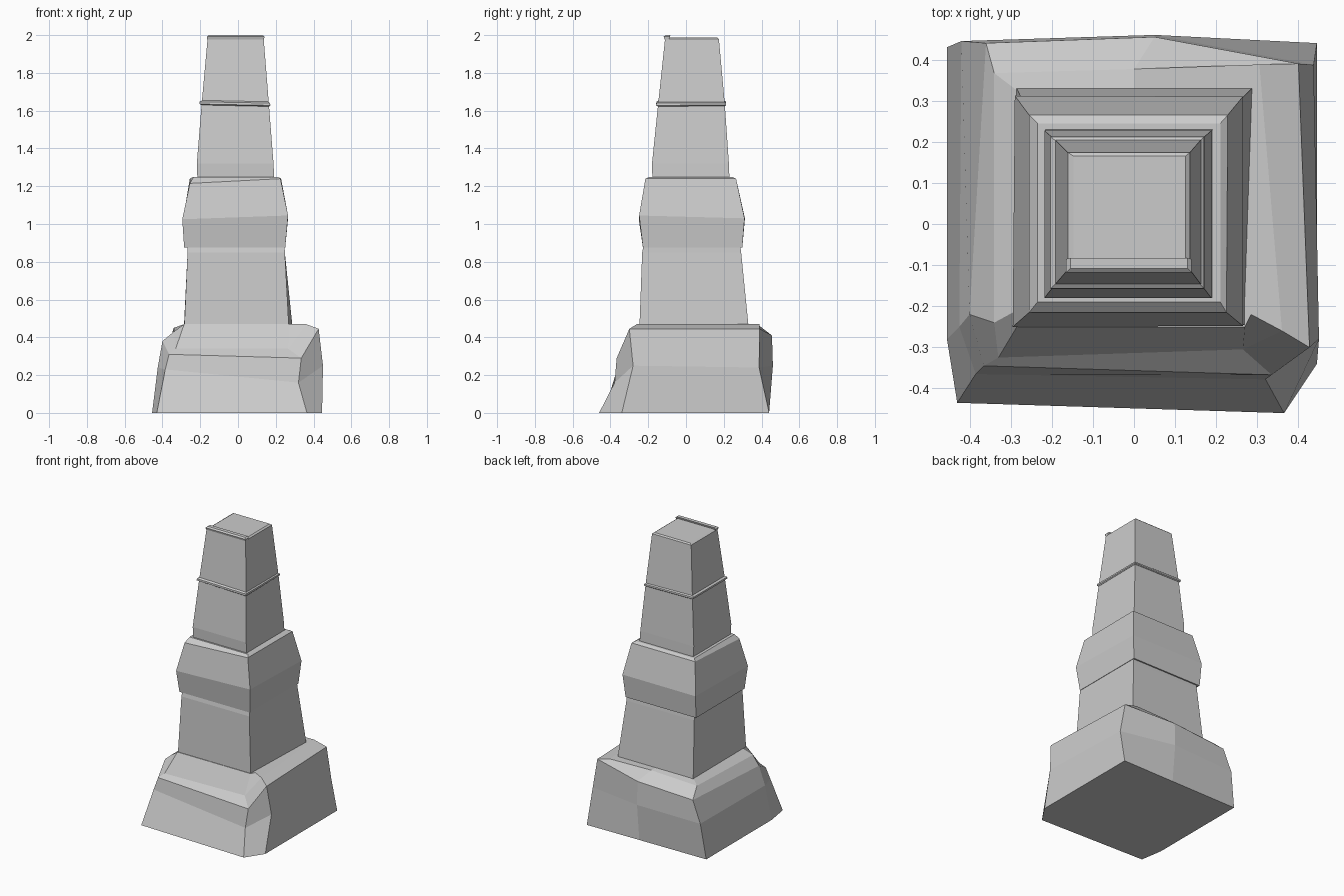
import bpy


def loft(name, rings):
    """Skin a stack of equal-length point rings and cap both ends."""
    n = len(rings[0])
    verts = [p for ring in rings for p in ring]
    faces = [tuple(reversed(range(n)))]
    for k in range(len(rings) - 1):
        for i in range(n):
            j = (i + 1) % n
            faces.append((k * n + i, k * n + j, (k + 1) * n + j, (k + 1) * n + i))
    faces.append(tuple(range((len(rings) - 1) * n, len(rings) * n)))
    mesh = bpy.data.meshes.new(name)
    mesh.from_pydata(verts, [], faces)
    mesh.update()
    obj = bpy.data.objects.new(name, mesh)
    bpy.context.collection.objects.link(obj)
    return obj


def rect(z, x0, x1, y0, y1):
    return [(x0, y0, z), (x1, y0, z), (x1, y1, z), (x0, y1, z)]


# Rough hewn plinth: front-left, front-right, right-front, back-right,
# back-middle, back-left, left-front
loft("plinth", [
    [(-.43, -.435, 0), (.365, -.46, 0), (.445, -.34, 0), (.445, .44, 0),
     (.05, .435, 0), (-.455, .43, 0), (-.455, -.28, 0)],
    [(-.385, -.365, .23), (.32, -.378, .16), (.45, -.28, .25), (.437, .387, .24),
     (.05, .46, .25), (-.42, .445, .24), (-.425, -.25, .24)],
    [(-.365, -.345, .31), (.335, -.367, .29), (.427, -.30, .445), (.40, .39, .445),
     (.05, .455, .41), (-.36, .44, .385), (-.40, -.22, .38)],
    [(-.33, -.325, .34), (.265, -.305, .34), (.36, -.26, .47), (.305, .388, .47),
     (.0, .377, .47), (-.34, .367, .45), (-.34, -.24, .43)],
    [(-.285, -.25, .47), (.27, -.25, .47), (.285, -.22, .47), (.29, .335, .47),
     (.0, .33, .47), (-.285, .325, .47), (-.285, -.21, .47)],
])

# Lower shaft, slightly skewed to the back right
loft("lower_shaft", [
    [(-.285, -.247, .44), (.27, -.247, .44), (.29, .333, .44), (-.287, .333, .44)],
    rect(.85, -.267, .248, -.232, .292),
    rect(.90, -.265, .246, -.222, .285),
])

# Bulging collar with a shallow shoulder on top
loft("collar", [
    rect(.875, -.285, .25, -.228, .298),
    [(-.295, -.25, 1.025), (.265, -.248, 1.045), (.265, .31, 1.03), (-.29, .312, 1.03)],
    [(-.255, -.215, 1.215), (.225, -.215, 1.24), (.228, .265, 1.24), (-.255, .265, 1.24)],
    rect(1.25, -.235, .21, -.19, .245),
])

# Tapering upper shaft
loft("upper_shaft", [
    rect(1.24, -.215, .192, -.178, .23),
    rect(1.32, -.218, .188, -.18, .227),
    rect(1.64, -.192, .163, -.147, .205),
    rect(1.98, -.161, .136, -.111, .174),
    rect(1.988, -.147, .125, -.10, .165),
])

# Thin moulding halfway up the upper shaft, tilted slightly
loft("shaft_band", [
    [(-.193, -.15, 1.63), (.165, -.15, 1.622), (.165, .207, 1.625), (-.193, .207, 1.63)],
    [(-.203, -.158, 1.635), (.171, -.158, 1.628), (.171, .213, 1.63), (-.203, .213, 1.635)],
    [(-.203, -.157, 1.647), (.17, -.157, 1.64), (.17, .212, 1.64), (-.203, .212, 1.647)],
    [(-.19, -.145, 1.655), (.16, -.145, 1.648), (.16, .202, 1.648), (-.19, .202, 1.655)],
])

# Narrow lip along the front of the top
loft("top_lip", [
    rect(1.978, -.163, .138, -.114, -.09),
    rect(1.992, -.165, .14, -.118, -.085),
    rect(2.0, -.155, .13, -.108, -.083),
])
